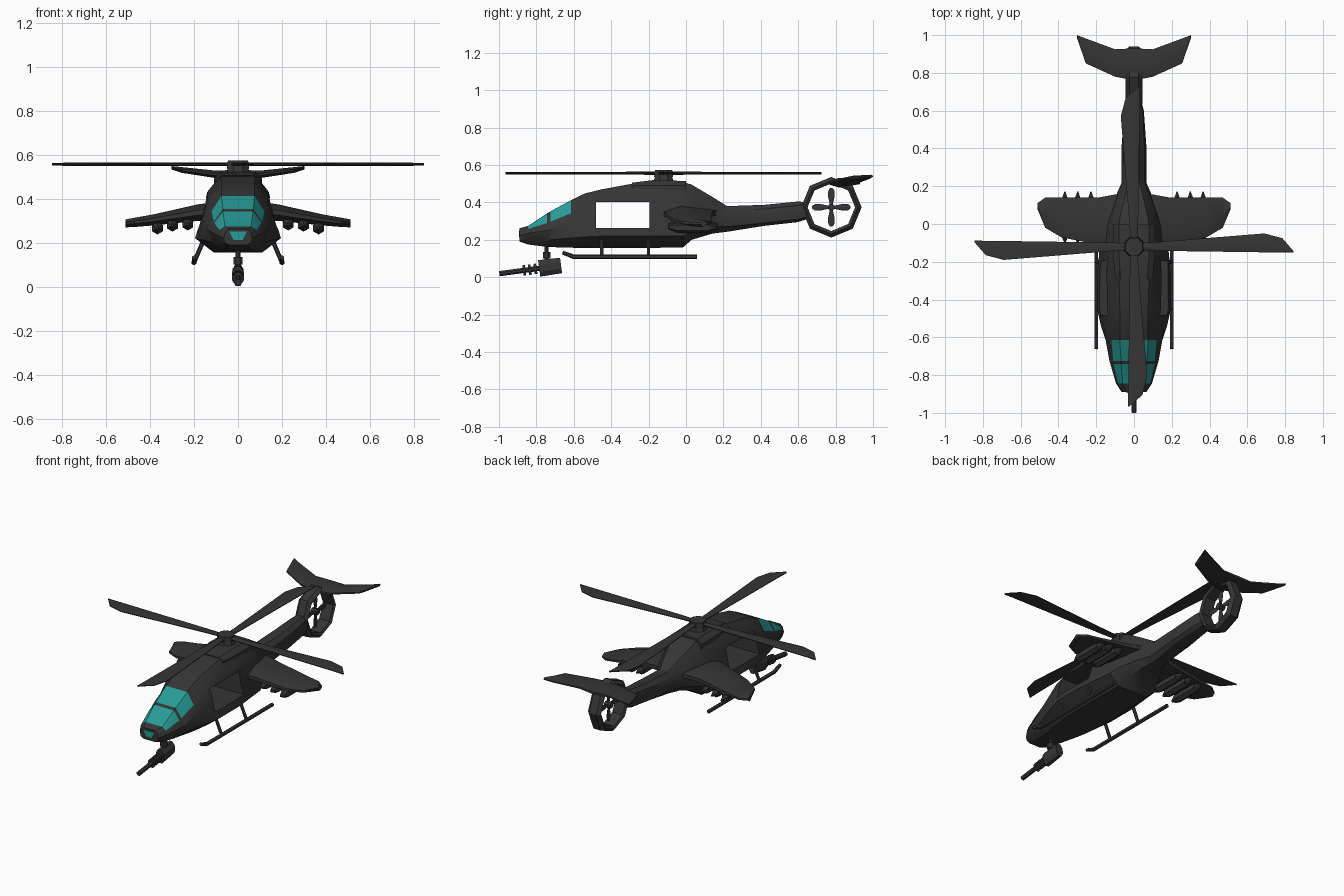
import bpy, bmesh, math
from mathutils import Matrix, Vector

if "Cube" in bpy.data.objects:
    bpy.data.objects.remove(bpy.data.objects["Cube"])


def material(name, col):
    m = bpy.data.materials.new(name)
    m.diffuse_color = (*col, 1)
    m.use_nodes = True
    m.node_tree.nodes["Principled BSDF"].inputs["Base Color"].default_value = m.diffuse_color
    return m


DARK = material("dark_grey", (0.036, 0.036, 0.036))
TEAL = material("teal_glass", (0.02, 0.33, 0.31))


def finish(name, bm, mats=(DARK,)):
    bmesh.ops.recalc_face_normals(bm, faces=bm.faces)
    me = bpy.data.meshes.new(name)
    bm.to_mesh(me)
    bm.free()
    for m in mats:
        me.materials.append(m)
    ob = bpy.data.objects.new(name, me)
    bpy.context.collection.objects.link(ob)
    return ob


def skin(bm, rings, closed=False, paint=None):
    """Join rings of points with quads; cap the ends unless closed."""
    vs = [[bm.verts.new(p) for p in r] for r in rings]
    n = len(rings[0])
    for i in range(len(vs) if closed else len(vs) - 1):
        a, b = vs[i], vs[(i + 1) % len(vs)]
        for j in range(n):
            k = (j + 1) % n
            f = bm.faces.new((a[j], a[k], b[k], b[j]))
            if paint and paint(i, j):
                f.material_index = 1
    if not closed:
        bm.faces.new(vs[0])
        bm.faces.new(vs[-1])


def tube(name, p1, p2, r1, r2=None, n=8, sx=1.0):
    p1, p2 = Vector(p1), Vector(p2)
    q = (p2 - p1).to_track_quat('Z', 'Y')
    r2 = r1 if r2 is None else r2
    bm = bmesh.new()
    rings = []
    for p, r in ((p1, r1), (p2, r2)):
        ring = []
        for k in range(n):
            a = 2 * math.pi * (k + 0.5) / n
            v = q @ Vector((r * math.cos(a), r * math.sin(a), 0))
            ring.append(p + Vector((v.x * sx, v.y, v.z)))
        rings.append(ring)
    skin(bm, rings)
    return finish(name, bm)


def foil(name, stations, mat=Matrix()):
    """Wing-like loft; station = x, front y, rear y, z, half thickness."""
    rings = []
    for x, a, b, z, t in stations:
        m = a + 0.35 * (b - a)
        pts = [(a, -.3 * t), (m, -t), (b, -.3 * t), (b, .3 * t), (m, t), (a, .3 * t)]
        rings.append([mat @ Vector((x, y, z + dz)) for y, dz in pts])
    bm = bmesh.new()
    skin(bm, rings)
    return finish(name, bm)


def hull_rings(secs):
    rings = []
    for s in secs:
        half = [(s[i], s[0], s[i + 1]) for i in range(1, 11, 2)]
        rings.append(half + [(-x, y, z) for x, y, z in reversed(half)])
    return rings


# fuselage sections: y, then bottom, chine, side, shoulder, top as x, z
body = [
    (-.89, .04, .19, .06, .20, .065, .22, .055, .25, .04, .262),
    (-.845, .05, .175, .08, .20, .095, .235, .085, .258, .06, .274),
    (-.742, .065, .162, .11, .20, .125, .25, .108, .29, .068, .342),
    (-.725, .067, .161, .115, .20, .13, .255, .11, .296, .069, .352),
    (-.615, .09, .158, .15, .21, .15, .30, .120, .342, .075, .412),
    (-.54, .10, .155, .175, .215, .16, .32, .132, .39, .075, .448),
    (-.45, .11, .155, .195, .22, .165, .32, .14, .41, .075, .47),
    (-.26, .11, .155, .195, .22, .162, .32, .14, .43, .08, .505),
    (-.015, .10, .16, .17, .22, .155, .32, .13, .43, .08, .508),
]
tail = [
    (.03, .085, .20, .145, .245, .14, .32, .12, .42, .075, .495),
    (.14, .05, .233, .09, .27, .10, .32, .09, .375, .05, .43),
    (.22, .035, .243, .06, .27, .065, .31, .055, .355, .03, .38),
    (.42, .035, .275, .06, .29, .065, .325, .055, .365, .03, .387),
    (.60, .03, .295, .05, .31, .052, .345, .045, .385, .02, .405),
    (.645, .02, .31, .035, .32, .04, .35, .03, .385, .015, .40),
]
bm = bmesh.new()
skin(bm, hull_rings(body + tail), paint=lambda i, j: i in (1, 3) and j in (3, 4, 5))
fuselage = finish("fuselage", bm, (DARK, TEAL))

# open cabin doorway cut right through
bm = bmesh.new()
bmesh.ops.create_cube(bm, size=1, matrix=Matrix.Translation((0, -.338, .333))
                      @ Matrix.Diagonal((1, .285, .14, 1)))
cutter = finish("door_cutter", bm)
cutter.hide_render = True
mod = fuselage.modifiers.new("doorway", 'BOOLEAN')
mod.operation, mod.object, mod.solver = 'DIFFERENCE', cutter, 'EXACT'
bpy.context.view_layer.objects.active = fuselage
bpy.ops.object.modifier_apply(modifier=mod.name)
bpy.data.objects.remove(cutter)

# small chin window plate
bm = bmesh.new()
outline = [(-.02, .212), (.02, .212), (.04, .25), (-.04, .25)]
skin(bm, [[(x, y, z) for x, z in outline] for y in (-.894, -.888)])
finish("chin_window", bm, (TEAL,))

# raised engine deck under the rotor
bm = bmesh.new()
skin(bm, [[(w, y, .45), (w, y, .49), (w - .03, y, z), (.03 - w, y, z), (-w, y, .49), (-w, y, .45)]
          for y, w, z in ((-.29, .10, .505), (-.17, .11, .52), (.0, .11, .514))])
finish("engine_deck", bm)

# main rotor
HUB = (0, -.12, 0)
tube("rotor_mast", (0, -.12, .505), (0, -.12, .54), .062, .048)
tube("rotor_hub", (0, -.12, .535), (0, -.12, .572), .055, .05)
blade = [(.04, -.018, .02, .556, .009), (.12, -.022, .024, .556, .008),
         (.69, -.03, .07, .556, .007), (.785, -.031, .045, .556, .007),
         (.845, -.032, -.024, .556, .006)]
for k in range(4):
    foil(f"rotor_blade_{k}", blade,
         Matrix.Translation(HUB) @ Matrix.Rotation(k * math.pi / 2, 4, 'Z'))

# mirrored wings, tailplanes, stores and skids
wing = [(.08, -.13, .16, .345, .045), (.19, -.11, .14, .335, .037),
        (.385, -.07, .14, .303, .025), (.47, -.02, .14, .292, .021), (.512, .08, .11, .287, .018)]
plane = [(0, .76, .93, .505, .026), (.1, .78, .925, .51, .017),
         (.255, .85, .982, .53, .013), (.302, .985, 1.0, .54, .008)]
for side, s in (("right", 1), ("left", -1)):
    flip = Matrix.Diagonal((s, 1, 1, 1))
    foil(f"{side}_wing", wing, flip)
    foil(f"{side}_tailplane", plane, flip)
    for k, (x, z) in enumerate(((.228, .283), (.298, .278), (.366, .265))):
        tube(f"{side}_missile_{k}", (s * x, -.05, z), (s * x, .125, z), .028, n=6)
        tube(f"{side}_missile_nose_{k}", (s * x, -.05, z), (s * x, -.095, z), .028, .006, 6)
        tube(f"{side}_missile_tail_{k}", (s * x, .125, z), (s * x, .172, z), .022, .003, 6)
        tube(f"{side}_pylon_{k}", (s * x, .03, z), (s * x, .03, z + .05), .012, n=4)
    tube(f"{side}_skid", (s * .2, -.605, .109), (s * .2, .06, .109), .012, n=6)
    tube(f"{side}_skid_tip", (s * .2, -.6, .109), (s * .2, -.66, .132), .012, .01, 6)
    for k, y in enumerate((-.45, -.2)):
        tube(f"{side}_skid_strut_{k}", (s * .155, y, .215), (s * .2, y, .109), .01, n=6)

# shrouded tail fan
C = Vector((0, .777, .374))
bm = bmesh.new()
section = [(.162, .025), (.142, .045), (.127, .036), (.127, -.036), (.142, -.045), (.162, -.025)]
skin(bm, [[C + Vector((x, r * math.cos(a), r * math.sin(a))) for r, x in section]
          for a in (k * math.pi / 4 for k in range(8))], closed=True)
finish("tail_ring", bm)
tube("fan_hub", C - Vector((.02, 0, 0)), C + Vector((.02, 0, 0)), .02)
for k in range(4):
    m = (Matrix.Translation(C) @ Matrix.Rotation(k * math.pi / 2, 4, 'X')
         @ Matrix.Rotation(math.pi / 2, 4, 'Y'))
    foil(f"fan_blade_{k}", [(.01, -.007, .007, 0, .006), (.06, -.018, .018, 0, .005),
                            (.09, -.016, .016, 0, .004), (.103, -.006, .006, 0, .003)], m)

# chin gun
tube("gun_mount", (0, -.745, .17), (0, -.745, .07), .012)
tube("gun_mount_collar", (0, -.745, .135), (0, -.745, .1), .022)
tube("gun_body", (0, -.785, .047), (0, -.668, .063), .048, .045, 8, .6)
tube("gun_barrel", (0, -.998, .019), (0, -.78, .048), .015)
for k, y in enumerate((-.865, -.835, -.805)):
    z = .048 + (y + .78) * .133
    tube(f"gun_clamp_{k}", (0, y - .007, z - .001), (0, y + .007, z + .001), .03, sx=.8)

# soft shading with crisp edges
for ob in bpy.context.scene.objects:
    ob.select_set(True)
bpy.context.view_layer.objects.active = fuselage
bpy.ops.object.shade_smooth_by_angle(angle=math.radians(30))
